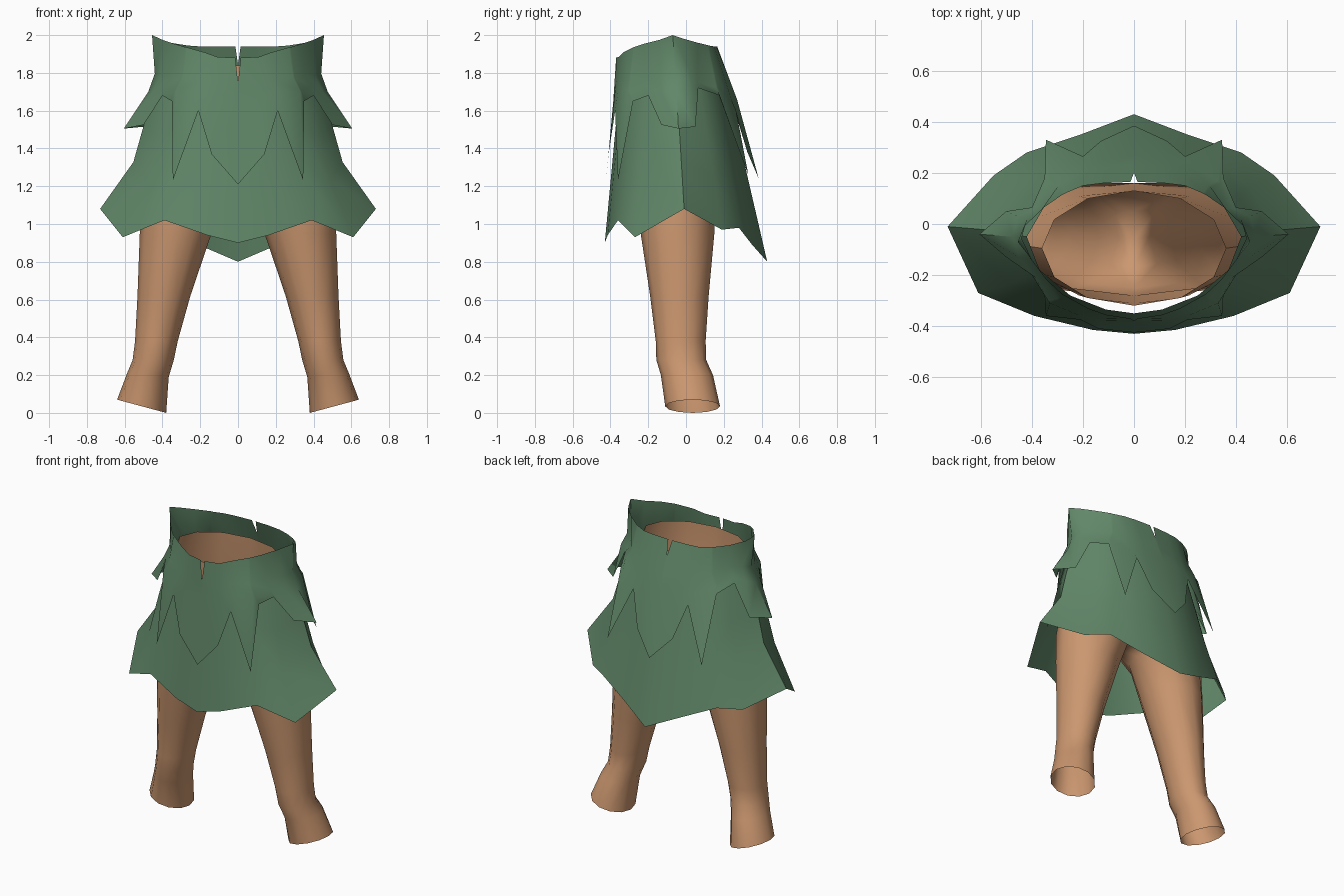
import bpy, bmesh, math
from mathutils import Vector

if "Cube" in bpy.data.objects:
    bpy.data.objects.remove(bpy.data.objects["Cube"])


def material(name, rgb):
    m = bpy.data.materials.new(name)
    m.diffuse_color = (*rgb, 1)
    m.use_nodes = True
    m.node_tree.nodes["Principled BSDF"].inputs["Base Color"].default_value = m.diffuse_color
    return m


GREEN = material("cloth_green", (0.12, 0.245, 0.14))
SKIN = material("skin_tan", (0.60, 0.31, 0.16))


def strips(name, rows, mat, closed=()):
    """Join neighbouring rows of points with quads, mirror in x, shade smooth."""
    bm = bmesh.new()
    cache = {}

    def vert(p):
        key = tuple(round(c, 4) for c in p)
        if key not in cache:
            cache[key] = bm.verts.new(key)
        return cache[key]

    for i, (a, b) in enumerate(zip(rows, rows[1:])):
        n = len(a)
        for j in range(n if i in closed else n - 1):
            k = (j + 1) % n
            quad = list(dict.fromkeys(vert(p) for p in (a[j], a[k], b[k], b[j])))
            if len(quad) > 2:
                bm.faces.new(quad)
    bmesh.ops.recalc_face_normals(bm, faces=bm.faces)
    mesh = bpy.data.meshes.new(name)
    bm.to_mesh(mesh)
    bm.free()
    mesh.materials.append(mat)
    ob = bpy.data.objects.new(name, mesh)
    bpy.context.collection.objects.link(ob)
    mod = ob.modifiers.new("mirror", 'MIRROR')
    mod.use_clip = True
    mod.merge_threshold = 0.002
    bpy.ops.object.select_all(action='DESELECT')
    ob.select_set(True)
    bpy.context.view_layer.objects.active = ob
    bpy.ops.object.shade_smooth_by_angle(angle=math.radians(40))
    return ob


# Overskirt: rim, hip and ragged hem point for each column, front to back
over = [
    [(0, -.37, 1.88), (0, -.385, 1.65), (0, -.425, 1.21)],
    [(.11, -.355, 1.885), (.13, -.38, 1.66), (.14, -.41, 1.37)],
    [(.18, -.33, 1.91), (.21, -.36, 1.70), (.21, -.375, 1.60)],
    [(.27, -.28, 1.935), (.33, -.31, 1.70), (.345, -.36, 1.23)],
    [(.28, -.275, 1.937), (.337, -.30, 1.70), (.35, -.28, 1.65)],
    [(.34, -.22, 1.955), (.385, -.21, 1.73), (.40, -.20, 1.68)],
    [(.40, -.14, 1.975), (.45, -.13, 1.70), (.50, -.13, 1.525)],
    [(.455, -.07, 2.0), (.475, -.05, 1.70), (.605, -.04, 1.505)],
    [(.43, -.01, 1.98), (.455, .03, 1.74), (.50, .05, 1.515)],
    [(.36, .06, 1.96), (.39, .06, 1.75), (.40, .065, 1.72)],
    [(.28, .115, 1.947), (.337, .16, 1.72), (.35, .18, 1.68)],
    [(.27, .12, 1.945), (.33, .17, 1.72), (.345, .33, 1.26)],
    [(.20, .15, 1.94), (.20, .24, 1.66), (.20, .265, 1.60)],
    [(.12, .16, 1.94), (.13, .25, 1.66), (.13, .325, 1.38)],
    [(0, .165, 1.94), (0, .27, 1.66), (0, .385, 1.24)],
]


def drape(col):
    """Add a slightly drawn-in waist point between rim and hip."""
    rim, hip, hem = map(Vector, col)
    waist = rim.lerp(hip, .68)
    waist.x *= .94
    return [rim, waist, hip, hem]


columns = [drape(c) for c in over]


# Narrow V cuts in the rim at centre front and centre back
def notch(col, depth):
    side = [p.copy() for p in col]
    side[0].x, side[1].x = .014, .004
    col[0] = col[0].lerp(col[1], depth)
    return side


columns.insert(1, notch(columns[0], .85))
columns.insert(-1, notch(columns[-1], .5))
strips("overskirt", columns, GREEN)

# Underskirt: flares from a hidden top edge to a pointed hem
tops = [(0, -.35), (.11, -.335), (.25, -.28), (.37, -.18), (.42, -.05),
        (.35, .07), (.27, .14), (.15, .18), (0, .21)]
hems = [(0, -.43, .90), (.16, -.415, .94), (.39, -.36, 1.02), (.61, -.27, .93),
        (.73, -.01, 1.08), (.55, .19, .97), (.42, .28, .98), (.21, .35, .89),
        (0, .43, .80)]
columns = []
for (x, y), hem in zip(tops, hems):
    top, hem = Vector((x, y, 1.75)), Vector(hem)
    col = [top]
    for t, pull in ((.34, .05), (.63, .10)):
        p = top.lerp(hem, t)
        p.x *= 1 - pull * (hem.x / .73) ** 2
        col.append(p)
    columns.append(col + [hem])
strips("underskirt", columns, GREEN)

# Legs: tilted rings from ankle to thigh (cx, rx, cy, ry, z, tilt)
N = 12
ANG = [2 * math.pi * (k - 3) / N for k in range(N)]
rings = [
    (.51, .13, .035, .145, .035, .035),
    (.477, .11, .005, .138, .20, .01),
    (.449, .109, -.025, .132, .28, 0),
    (.432, .113, -.028, .132, .38, 0),
    (.392, .14, -.035, .155, .62, 0),
    (.33, .19, -.045, .195, .95, 0),
    (.285, .225, -.05, .21, 1.15, 0),
]
rows = [[(cx + rx * math.cos(a), cy + ry * math.sin(a), z + tilt * math.cos(a))
         for a in ANG] for cx, rx, cy, ry, z, tilt in rings]
# Top of leg: outer half follows the hip, inner half dips along the crotch seam
rows.append([(max(0, .5 * math.cos(a)), -.06 + .22 * math.sin(a),
              1.38 + .16 * min(0, math.cos(a))) for a in ANG])
strips("legs", rows, SKIN, closed=range(len(rows)))

# Pelvis: half rings from the leg tops to the open waist
hips = [(.5, -.06, .22, 1.38), (.43, -.085, .225, 1.60), (.36, -.095, .225, 1.84)]
strips("pelvis", [[(max(0, rx * math.cos(a)), cy + ry * math.sin(a), z)
                   for a in ANG[:7]] for rx, cy, ry, z in hips], SKIN)
